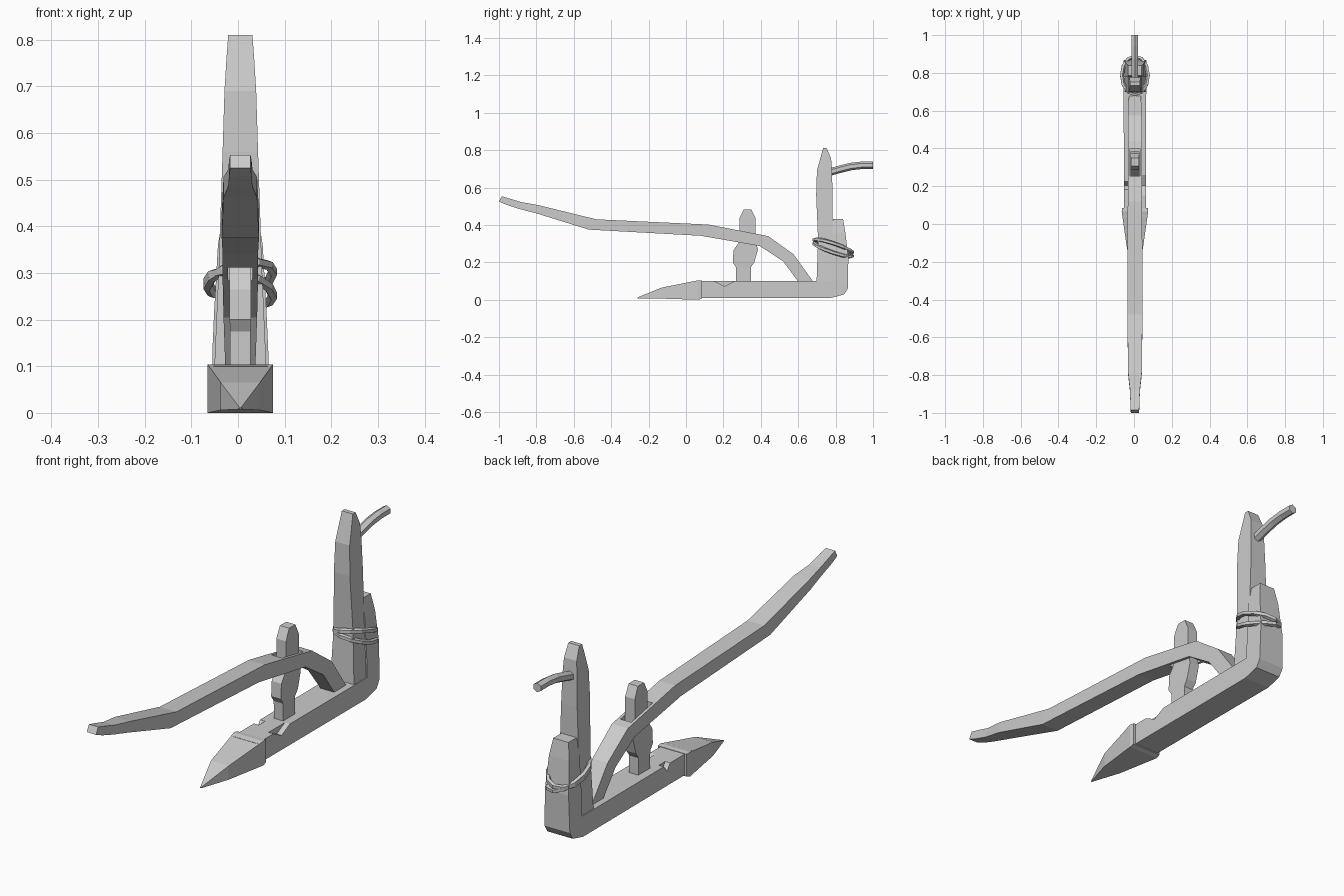
import bpy, bmesh, math
from mathutils import Vector

cube = bpy.data.objects.get("Cube")
if cube:
    bpy.data.objects.remove(cube)

CX = 0.005  # the whole tool sits slightly off the centre plane

mat = bpy.data.materials.new("plain grey")
mat.use_nodes = True
GREY = (0.6, 0.6, 0.6, 1)
mat.diffuse_color = GREY
mat.node_tree.nodes["Principled BSDF"].inputs["Base Color"].default_value = GREY


def skin(name, rings, closed=False):
    """Join equal rings of points into one flat shaded solid."""
    bm = bmesh.new()
    loops = [[bm.verts.new(p) for p in ring] for ring in rings]
    n = len(loops[0])
    pairs = list(zip(loops, loops[1:]))
    if closed:
        pairs.append((loops[-1], loops[0]))
    else:
        bm.faces.new(loops[0])
        bm.faces.new(loops[-1][::-1])
    for a, b in pairs:
        for i in range(n):
            j = (i + 1) % n
            bm.faces.new((a[i], a[j], b[j], b[i]))
    bmesh.ops.recalc_face_normals(bm, faces=bm.faces)
    mesh = bpy.data.meshes.new(name)
    bm.to_mesh(mesh)
    bm.free()
    obj = bpy.data.objects.new(name, mesh)
    bpy.context.collection.objects.link(obj)
    mesh.materials.append(mat)
    return obj


def timber(name, sections):
    """Four-sided timber; a section is (y, z) on each edge and a half width."""
    return skin(name, [[(CX - w, ya, za), (CX + w, ya, za),
                        (CX + w, yb, zb), (CX - w, yb, zb)]
                       for ya, za, yb, zb, w in sections])


def rod(name, path, radius, sides, closed=False):
    """Faceted rod along a path."""
    rings = []
    count = len(path)
    for i, p in enumerate(path):
        before = path[i - 1] if closed or i else p
        after = path[(i + 1) % count] if closed or i < count - 1 else p
        t = (after - before).normalized()
        side = t.cross(Vector((0, 0, 1))).normalized()
        up = side.cross(t)
        angles = [math.tau * (k + 0.5) / sides for k in range(sides)]
        rings.append([p + radius * (side * math.cos(a) + up * math.sin(a)) for a in angles])
    return skin(name, rings, closed)


def cut(target, cutter):
    cutter.hide_render = True
    cutter.hide_viewport = True
    cutter.display_type = 'WIRE'
    mod = target.modifiers.new("cut", 'BOOLEAN')
    mod.operation = 'DIFFERENCE'
    mod.solver = 'EXACT'
    mod.object = cutter


# Long bent draught beam with a narrowed tip
beam = timber("beam", [
    (-1.0, 0.525, -0.985, 0.553, 0.022),
    (-0.96, 0.508, -0.95, 0.543, 0.024),
    (-0.89, 0.485, -0.88, 0.522, 0.026),
    (-0.80, 0.462, -0.79, 0.506, 0.036),
    (-0.52, 0.375, -0.48, 0.430, 0.040),
    (0.08, 0.342, 0.12, 0.402, 0.038),
    (0.395, 0.287, 0.44, 0.340, 0.038),
    (0.52, 0.205, 0.575, 0.243, 0.036),
    (0.605, 0.09, 0.685, 0.09, 0.032)])

# Slot for the wedge post
slot = timber("slot_cutter", [(0.255, 0.2, 0.4, 0.2, 0.026), (0.255, 0.5, 0.4, 0.5, 0.026)])
cut(beam, slot)

# Wedge post through the beam
timber("wedge_post", [
    (0.268, 0.09, 0.347, 0.09, 0.022),
    (0.266, 0.175, 0.347, 0.175, 0.022),
    (0.250, 0.20, 0.365, 0.20, 0.023),
    (0.254, 0.265, 0.385, 0.27, 0.023),
    (0.285, 0.31, 0.372, 0.31, 0.023),
    (0.285, 0.435, 0.372, 0.435, 0.023),
    (0.308, 0.482, 0.350, 0.482, 0.022)])

# Sole with its upturned heel
sole = timber("sole", [
    (0.04, 0.01, 0.04, 0.1, 0.058),
    (0.775, 0.01, 0.74, 0.1, 0.060),
    (0.845, 0.028, 0.782, 0.1, 0.060),
    (0.865, 0.06, 0.782, 0.13, 0.060),
    (0.868, 0.22, 0.782, 0.22, 0.056),
    (0.852, 0.36, 0.782, 0.36, 0.048),
    (0.840, 0.432, 0.785, 0.432, 0.036)])

# Chipped notches on the sole edges
for side, y0, y1 in ((-1, 0.18, 0.23), (1, 0.14, 0.27)):
    xs = [CX + side * d for d in (0.035, 0.08)]
    mid = (y0 + y1) / 2
    notch = skin("notch_cutter", [[(x, y0, 0.105), (x, y1, 0.105), (x, mid, 0.072)]
                                  for x in xs])
    cut(sole, notch)

# Pointed share over the front of the sole
timber("share", [
    (-0.26, 0.008, -0.26, 0.012, 0.002),
    (-0.13, 0.006, -0.13, 0.065, 0.042),
    (0.065, 0.0, 0.065, 0.104, 0.070),
    (0.085, 0.006, 0.085, 0.102, 0.068)])

# Upright stilt
timber("stilt", [
    (0.698, 0.09, 0.784, 0.09, 0.056),
    (0.706, 0.32, 0.784, 0.32, 0.046),
    (0.696, 0.56, 0.784, 0.56, 0.038),
    (0.700, 0.69, 0.780, 0.69, 0.034),
    (0.718, 0.755, 0.776, 0.755, 0.030),
    (0.733, 0.81, 0.752, 0.81, 0.026)])

# Curved hand grip
rod("hand_grip", [Vector((CX, y, z)) for y, z in
                  ((0.76, 0.68), (0.82, 0.697), (0.88, 0.712), (0.94, 0.719), (1.0, 0.719))],
    0.02, 6)

# Two rope turns binding the stilt to the heel
for name, tilt, height in (("upper_rope", 0.22, 0.287), ("lower_rope", -0.22, 0.267)):
    loop = []
    for k in range(12):
        a = math.tau * k / 12
        x, y = 0.070 * math.cos(a), 0.101 * math.sin(a)
        loop.append(Vector((CX + x, 0.787 + y, height - 0.33 * y + tilt * x)))
    rod(name, loop, 0.011, 5, closed=True)
